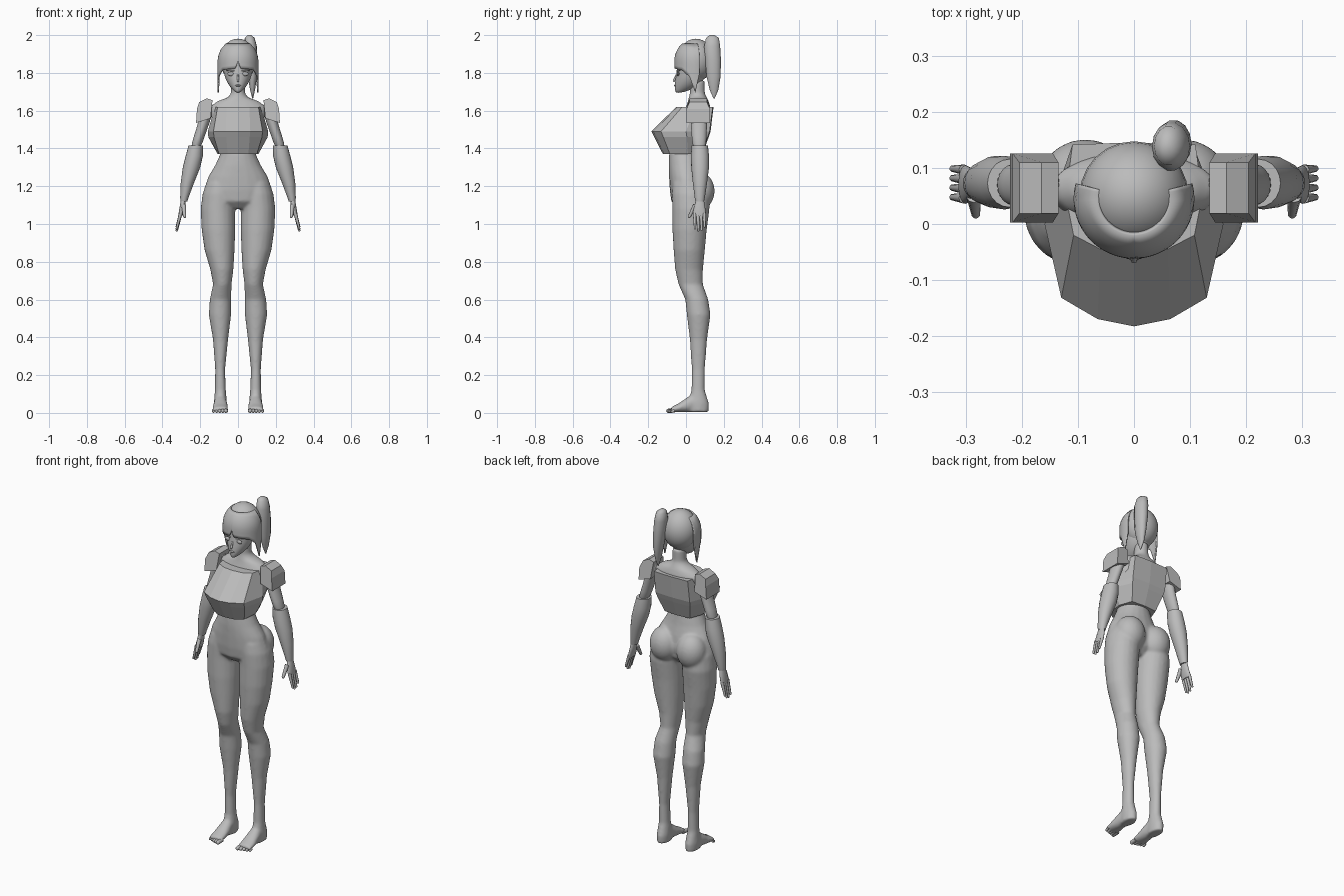
import bpy
import bmesh
from math import sin, cos, pi, radians
from mathutils import Vector, Matrix

cube = bpy.data.objects.get("Cube")
if cube:
    bpy.data.objects.remove(cube)

grey = bpy.data.materials.new("plain grey")
grey.use_nodes = True
TONE = (0.5, 0.5, 0.5, 1)
grey.diffuse_color = TONE
grey.node_tree.nodes["Principled BSDF"].inputs["Base Color"].default_value = TONE

SIDES = (("left", 1), ("right", -1))


def skin_rings(bm, rings, closed=True):
    """Bridge equal rings of points and cap both ends."""
    rows = [[bm.verts.new(p) for p in ring] for ring in rings]
    n = len(rows[0])
    for a, b in zip(rows, rows[1:]):
        for i in range(n):
            j = (i + 1) % n
            bm.faces.new((a[i], a[j], b[j], b[i]))
    if closed:
        bm.faces.new(rows[0])
        bm.faces.new(rows[-1])


def loft(bm, table, axis="z", n=20, side=1):
    """Oval sections given as (height, min u, max u, min v, max v)."""
    rings = []
    for h, u0, u1, v0, v1 in table:
        ring = []
        for k in range(n):
            t = 2 * pi * k / n
            u = (u0 + u1 + (u1 - u0) * cos(t)) / 2
            v = (v0 + v1 + (v1 - v0) * sin(t)) / 2
            ring.append((u * side, v, h) if axis == "z" else (u * side, h, v))
        rings.append(ring)
    skin_rings(bm, rings)


def central(table):
    """Turn (height, half width, front, back) into full sections."""
    return [(z, -w, w, f, b) for z, w, f, b in table]


def ball(bm, centre, size):
    matrix = Matrix.Translation(centre) @ Matrix.Diagonal((*size, 1))
    bmesh.ops.create_uvsphere(bm, u_segments=24, v_segments=14, radius=1, matrix=matrix)


def digit(bm, start, end, r0, r1):
    """Tapered finger or toe with a rounded tip."""
    a, b = Vector(start), Vector(end)
    turn = (b - a).to_track_quat("Z", "Y").to_matrix().to_4x4()
    bmesh.ops.create_cone(bm, cap_ends=True, segments=8, radius1=r0, radius2=r1,
                          depth=(b - a).length, matrix=Matrix.Translation((a + b) / 2) @ turn)
    ball(bm, b, (r1, r1, r1))


def finish(name, bm, smooth=True, subsurf=0, voxel=0, thick=0):
    bmesh.ops.recalc_face_normals(bm, faces=bm.faces)
    mesh = bpy.data.meshes.new(name)
    bm.to_mesh(mesh)
    bm.free()
    mesh.materials.append(grey)
    obj = bpy.data.objects.new(name, mesh)
    bpy.context.collection.objects.link(obj)
    if voxel:
        mod = obj.modifiers.new("fuse", "REMESH")
        mod.mode, mod.voxel_size, mod.use_smooth_shade = "VOXEL", voxel, True
        mod = obj.modifiers.new("relax", "SMOOTH")
        mod.factor, mod.iterations = 0.5, 12
    if thick:
        mod = obj.modifiers.new("thickness", "SOLIDIFY")
        mod.thickness, mod.offset = thick, -1
    if subsurf:
        obj.modifiers.new("round", "SUBSURF").levels = subsurf
        obj.modifiers["round"].render_levels = subsurf
    if smooth:
        bpy.ops.object.select_all(action="DESELECT")
        obj.select_set(True)
        bpy.context.view_layer.objects.active = obj
        bpy.ops.object.shade_smooth_by_angle(angle=radians(50))
    return obj


# Body: trunk, neck, hips and legs fused into one smooth skin
bm = bmesh.new()
loft(bm, central([
    (1.76, .036, .02, .10), (1.69, .038, .02, .10), (1.67, .055, .015, .11),
    (1.65, .11, .01, .12), (1.62, .15, 0, .13), (1.55, .14, -.03, .125),
    (1.45, .105, -.07, .09), (1.37, .094, -.09, .075), (1.31, .122, -.092, .085),
    (1.25, .158, -.09, .10), (1.18, .182, -.086, .11), (1.12, .17, -.078, .1),
    (1.08, .06, -.04, .06)]))
LEG = [
    (1.22, .02, .165, -.07, .1), (1.16, .012, .188, -.075, .12), (1.08, .014, .198, -.073, .125),
    (.97, .014, .193, -.072, .11), (.86, .018, .177, -.066, .1), (.76, .024, .147, -.058, .09),
    (.68, .034, .132, -.04, .09), (.6, .036, .15, -.004, .118), (.52, .036, .155, .004, .13),
    (.39, .052, .133, .02, .112), (.23, .068, .121, .03, .1), (.12, .064, .123, .028, .1),
    (.05, .058, .128, .01, .122), (.004, .06, .126, .01, .12)]
FOOT = [
    (.1, .066, .12, .004, .1), (.05, .062, .124, .003, .11), (.01, .056, .13, .003, .085),
    (-.04, .052, .136, .003, .05), (-.08, .052, .136, .003, .03)]
for label, s in SIDES:
    loft(bm, LEG, side=s)
    loft(bm, FOOT, axis="y", side=s)
    ball(bm, (.087 * s, .07, 1.175), (.085, .082, .1))
finish("body", bm, voxel=.007)

# Toes
for label, s in SIDES:
    bm = bmesh.new()
    for i in range(5):
        x = (.064 + .0165 * i) * s
        r = .011 - .001 * i
        digit(bm, (x, -.06, .014), (x, -.094 + .005 * i, r), r + .001, r)
    finish(label + "_toes", bm)

# Arms: upper arm, wider forearm sleeve, hand
UPPER_ARM = [
    (1.64, .13, .17, .04, .1), (1.6, .13, .2, .02, .12), (1.53, .152, .212, .025, .112),
    (1.46, .178, .236, .03, .108), (1.39, .2, .256, .035, .108)]
FOREARM = [
    (1.415, .184, .262, .03, .116), (1.36, .186, .277, .026, .122), (1.3, .2, .292, .028, .122),
    (1.22, .232, .303, .036, .112), (1.14, .262, .306, .046, .1), (1.12, .268, .305, .05, .096)]
PALM = [
    (1.14, .275, .3, .055, .092), (1.1, .278, .307, .045, .1), (1.06, .288, .314, .036, .105),
    (1.04, .296, .314, .04, .104)]
for label, s in SIDES:
    bm = bmesh.new()
    loft(bm, UPPER_ARM, side=s)
    finish(label + "_upper_arm", bm, subsurf=1)
    bm = bmesh.new()
    loft(bm, FOREARM, side=s)
    finish(label + "_forearm", bm)
    bm = bmesh.new()
    loft(bm, PALM, side=s)
    for i, length in enumerate((.075, .087, .083, .066)):
        y = .046 + .017 * i
        digit(bm, (.304 * s, y, 1.055), (.324 * s, y + .002, 1.052 - length), .0095, .006)
    digit(bm, (.287 * s, .05, 1.1), (.283 * s, .018, 1.04), .013, .008)
    finish(label + "_hand", bm)

# Faceted chest plate, given as half sections from front centre to back centre
PLATE = {
    1.62: [(0, -.052), (.06, -.045), (.108, -.02), (.122, .05), (.11, .142), (0, .146)],
    1.49: [(0, -.183), (.065, -.17), (.13, -.132), (.16, 0), (.112, .125), (0, .13)],
    1.46: [(0, -.168), (.062, -.156), (.127, -.12), (.157, .005), (.106, .115), (0, .12)],
    1.37: [(0, -.122), (.055, -.115), (.1, -.085), (.108, .01), (.082, .082), (0, .088)]}
bm = bmesh.new()
skin_rings(bm, [[(x, y, z) for x, y in half] + [(-x, y, z) for x, y in half[-2:0:-1]]
                for z, half in PLATE.items()])
finish("chest_plate", bm, smooth=False)

# Shoulder pads: chamfered profile extruded front to back
PAD = [(.135, 1.655), (.165, 1.665), (.205, 1.645), (.217, 1.61), (.222, 1.535), (.145, 1.56)]
for label, s in SIDES:
    bm = bmesh.new()
    skin_rings(bm, [[(x * s, y + inset * (z > 1.63), z) for x, z in PAD]
                    for y, inset in ((.003, .016), (.126, -.016))])
    finish(label + "_shoulder_pad", bm, smooth=False)

# Head with a pointed chin
bm = bmesh.new()
loft(bm, central([
    (1.694, .01, -.054, -.03), (1.71, .028, -.06, .03), (1.735, .05, -.06, .07),
    (1.77, .068, -.057, .1), (1.81, .079, -.05, .12), (1.86, .084, -.047, .13),
    (1.91, .078, -.04, .125), (1.95, .05, -.01, .1)]))
finish("head", bm, subsurf=1)

# Face details: nose, lips, eyes and brows
bm = bmesh.new()
digit(bm, (0, -.05, 1.79), (0, -.064, 1.758), .005, .006)
finish("nose", bm)
bm = bmesh.new()
ball(bm, (0, -.058, 1.733), (.017, .006, .005))
finish("lips", bm)
for label, s in SIDES:
    bm = bmesh.new()
    ball(bm, (.038 * s, -.042, 1.795), (.018, .007, .011))
    finish(label + "_eye", bm)
    bm = bmesh.new()
    digit(bm, (.018 * s, -.048, 1.81), (.06 * s, -.032, 1.813), .004, .002)
    finish(label + "_brow", bm)

# Hair: rounded cap, parted fringe with long side locks, high side ponytail
bm = bmesh.new()
ball(bm, (0, .052, 1.868), (.097, .096, .113))
finish("hair_cap", bm)


def hem(t):
    """Height of the fringe edge from the centre parting (0) to the temple (1)."""
    marks = [(0, 1.865), (.06, 1.825), (.5, 1.815), (.72, 1.78), (.88, 1.695), (1, 1.8)]
    for (a, za), (b, zb) in zip(marks, marks[1:]):
        if t <= b:
            return za + (zb - za) * (t - a) / (b - a)
    return marks[-1][1]


bm = bmesh.new()
COLUMNS, ROWS = 50, 8
rows = []
for r in range(ROWS + 1):
    row = []
    for c in range(COLUMNS + 1):
        t = c / COLUMNS * 2 - 1
        angle = t * radians(105)
        z = 1.955 + (hem(abs(t)) - 1.955) * r / ROWS
        drop = max(0, (z - 1.86) / .12)
        swell = (1 - drop * drop) ** .5
        x = .108 * sin(angle) * swell
        y = .045 - .107 * cos(angle) * swell
        row.append(bm.verts.new((x, y, z)))
    rows.append(row)
for a, b in zip(rows, rows[1:]):
    for c in range(COLUMNS):
        bm.faces.new((a[c], a[c + 1], b[c + 1], b[c]))
finish("hair_fringe", bm, thick=.008)

bm = bmesh.new()
loft(bm, [
    (2.0, .05, .07, .125, .15), (1.985, .036, .088, .105, .175), (1.94, .032, .1, .095, .182),
    (1.87, .038, .103, .1, .186), (1.78, .052, .101, .108, .184), (1.71, .064, .09, .125, .172),
    (1.665, .075, .08, .145, .152)], n=14)
finish("ponytail", bm)
